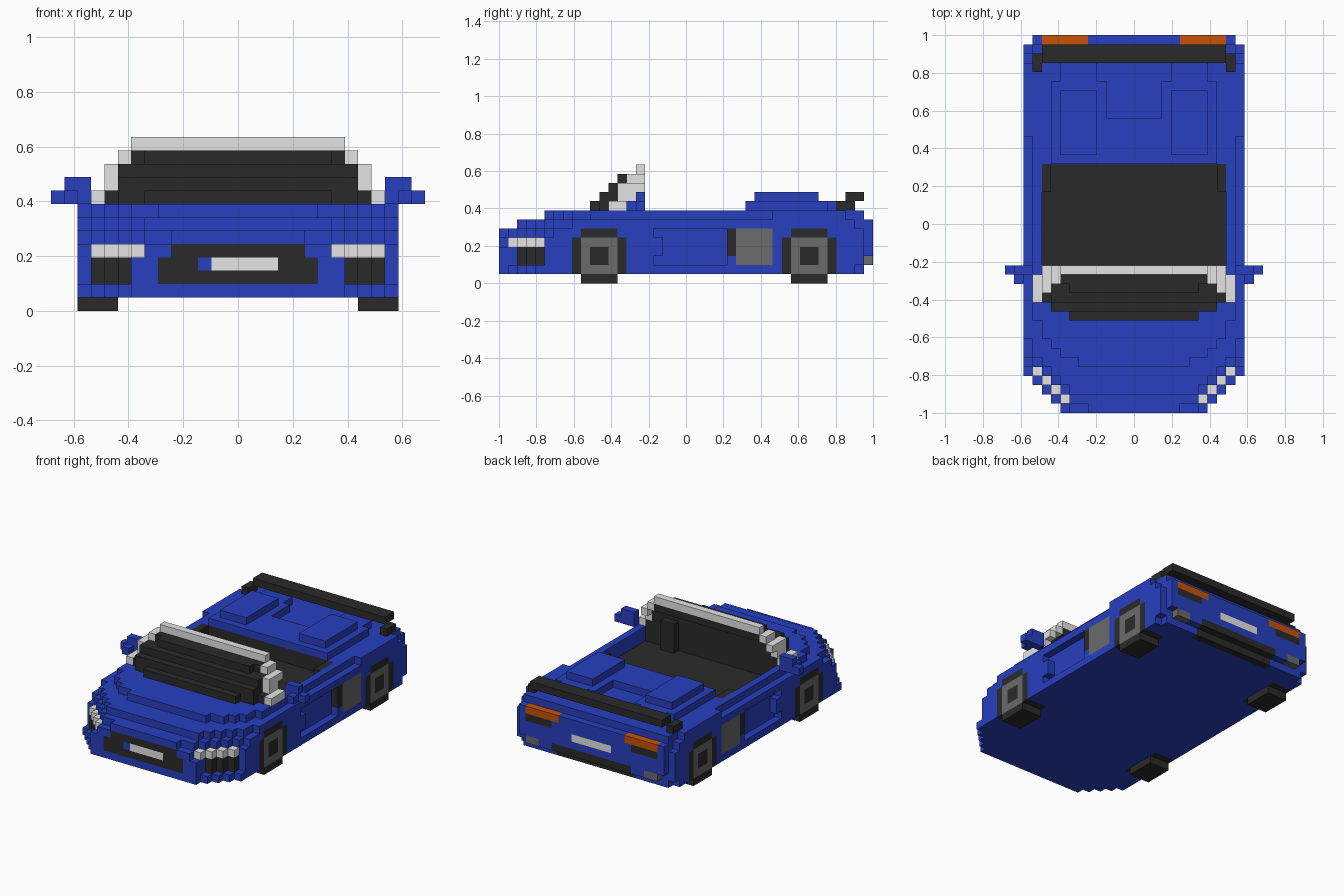
import bpy, bmesh

if "Cube" in bpy.data.objects:
    bpy.data.objects.remove(bpy.data.objects["Cube"])

V = 2 / 41            # cube size: the car is 41 cubes long
COLOURS = {
    "blue_paint": (0.020, 0.050, 0.52, 1),
    "black_trim": (0.023, 0.023, 0.023, 1),
    "silver": (0.78, 0.78, 0.78, 1),
    "grey_metal": (0.145, 0.145, 0.145, 1),
    "orange_lamp": (0.58, 0.085, 0.002, 1),
}
BLUE, BLACK, SILVER, GREY, ORANGE = range(5)
mats = []
for n, c in COLOURS.items():
    m = bpy.data.materials.new(n)
    m.diffuse_color = c
    m.use_nodes = True
    m.node_tree.nodes["Principled BSDF"].inputs["Base Color"].default_value = m.diffuse_color
    mats.append(m)

cells = {}            # (x, y, z) -> (part, colour)


def fill(part, col, xs, ys, zs, sym=True):
    """Fill a block of cubes; sym mirrors it across x = 0."""
    for x in range(*xs):
        for y in range(*ys):
            for z in range(*zs):
                cells[x, y, z] = (part, col)
                if sym:
                    cells[-1 - x, y, z] = (part, col)


def clear(xs, ys, zs):
    for x in range(*xs):
        for y in range(*ys):
            for z in range(*zs):
                cells.pop((x, y, z), None)
                cells.pop((-1 - x, y, z), None)


def layer(zs, start, widths, end):
    """Body layer: half widths row by row from the nose, last one kept to the tail."""
    for y in range(start, end):
        w = widths[min(y - start, len(widths) - 1)]
        fill("body", BLUE, (0, w), (y, y + 1), zs)


# Body in layers with stepped nose
layer((1, 2), 0, [8, 9, 10, 11, 12], 40)
layer((2, 4), 0, [8, 8, 9, 10, 11, 12], 40)
layer((4, 5), 0, [7, 8, 9, 10, 11, 12], 40)
layer((5, 6), 0, [5, 7, 8, 9, 10, 11, 12], 40)
layer((6, 7), 2, [7, 8, 9, 10, 11, 11, 12], 40)
layer((7, 8), 5, [6, 8, 9, 10, 10, 11], 40)
fill("body", BLUE, (11, 12), (30, 38), (7, 8))
fill("body", BLUE, (0, 11), (40, 41), (2, 7))

# Stepped tail corners
clear((11, 12), (39, 40), (6, 7))
clear((11, 12), (39, 40), (1, 2))
clear((10, 11), (40, 41), (2, 3))

# Cockpit tub
clear((0, 10), (15, 27), (6, 8))
fill("cockpit_floor", BLACK, (0, 10), (15, 27), (5, 6))
fill("cockpit_rear_wall", BLACK, (0, 9), (27, 28), (6, 8))
fill("cockpit_side_pad", BLACK, (9, 10), (24, 27), (6, 8))
fill("dashboard", BLACK, (0, 10), (13, 15), (6, 8))
fill("steering_column", BLACK, (5, 7), (15, 16), (6, 10), sym=False)

# Rear deck with raised pads
fill("rear_deck", BLUE, (0, 9), (27, 32), (8, 9))
fill("rear_deck", BLUE, (3, 9), (32, 36), (8, 9))
fill("rear_deck", BLUE, (4, 8), (36, 38), (8, 9))
fill("deck_pad", BLUE, (4, 8), (28, 35), (9, 10))

# Spoiler
fill("spoiler", BLACK, (10, 11), (37, 39), (8, 9))
fill("spoiler", BLACK, (0, 10), (38, 40), (9, 10))

# Windscreen glass and silver frame
for z, y, w in ((8, 10, 7), (8, 11, 9), (8, 12, 10), (9, 11, 9),
                (10, 12, 9), (11, 13, 7)):
    fill("windscreen", BLACK, (0, w), (y, 15), (z, z + 1))
fill("windscreen", BLACK, (0, 8), (14, 16), (11, 12))
fill("windscreen_frame", SILVER, (10, 11), (12, 15), (8, 9))
fill("windscreen_frame", SILVER, (9, 10), (13, 15), (9, 11))
fill("windscreen_frame", SILVER, (9, 10), (14, 16), (10, 11))
fill("windscreen_frame", SILVER, (8, 9), (14, 16), (11, 12))
fill("windscreen_frame", SILVER, (0, 8), (15, 16), (12, 13))

# Door mirrors
fill("door_mirror", BLUE, (11, 14), (15, 16), (8, 9))
fill("door_mirror", BLUE, (11, 13), (15, 16), (9, 10))
fill("door_mirror", BLUE, (12, 13), (14, 15), (8, 9))

# Nose: grille, plate, headlights and side vents
fill("grille", BLACK, (0, 6), (0, 1), (2, 4))
fill("grille", BLACK, (0, 5), (0, 1), (4, 5))
fill("front_plate", SILVER, (0, 3), (0, 1), (3, 4))
fill("front_plate", BLUE, (-3, -2), (0, 1), (3, 4), sym=False)
for i in range(4):
    fill("headlight", SILVER, (7 + i, 8 + i), (1 + i, 2 + i), (4, 5))
for i in range(3):
    fill("front_vent", BLACK, (8 + i, 9 + i), (2 + i, 3 + i), (2, 4))

# Tail: lamps, plate, exhausts, diffuser
fill("tail_lamp", ORANGE, (5, 10), (40, 41), (6, 7))
fill("lower_lamp", BLACK, (6, 10), (40, 41), (5, 6))
fill("rear_plate", SILVER, (0, 3), (40, 41), (4, 5))
fill("exhaust", GREY, (8, 10), (40, 41), (2, 3))
fill("diffuser", BLACK, (0, 6), (40, 41), (2, 3))
fill("diffuser", BLACK, (0, 6), (39, 40), (1, 2))

# Door recess and side air intake
clear((11, 12), (18, 25), (2, 6))
clear((11, 12), (17, 18), (5, 6))
clear((11, 12), (17, 18), (2, 3))
fill("side_intake", BLACK, (11, 12), (25, 26), (3, 6))
fill("side_intake", GREY, (11, 12), (26, 30), (2, 6))

# Wheels: stepped tyre with a grey ring
for name, y in (("front_wheel", 8), ("rear_wheel", 31)):
    fill(name, BLACK, (9, 12), (y + 1, y + 5), (0, 6))
    fill(name, BLACK, (9, 12), (y, y + 6), (1, 5))
    fill(name, GREY, (11, 12), (y + 1, y + 5), (1, 5))
    fill(name, BLACK, (11, 12), (y + 2, y + 4), (2, 4))

# Turn each part's cubes into a mesh of its outer faces
SIDES = {
    (1, 0, 0): ((1, 0, 0), (1, 1, 0), (1, 1, 1), (1, 0, 1)),
    (-1, 0, 0): ((0, 0, 0), (0, 0, 1), (0, 1, 1), (0, 1, 0)),
    (0, 1, 0): ((0, 1, 0), (0, 1, 1), (1, 1, 1), (1, 1, 0)),
    (0, -1, 0): ((0, 0, 0), (1, 0, 0), (1, 0, 1), (0, 0, 1)),
    (0, 0, 1): ((0, 0, 1), (1, 0, 1), (1, 1, 1), (0, 1, 1)),
    (0, 0, -1): ((0, 0, 0), (0, 1, 0), (1, 1, 0), (1, 0, 0)),
}
for part in sorted({p for p, c in cells.values()}):
    used = sorted({c for p, c in cells.values() if p == part})
    bm = bmesh.new()
    verts = {}
    for (x, y, z), (p, col) in cells.items():
        if p != part:
            continue
        for (dx, dy, dz), quad in SIDES.items():
            if (x + dx, y + dy, z + dz) in cells:
                continue
            vs = []
            for a, b, c in quad:
                k = (x + a, y + b, z + c)
                if k not in verts:
                    verts[k] = bm.verts.new((k[0] * V, k[1] * V - 1, k[2] * V))
                vs.append(verts[k])
            bm.faces.new(vs).material_index = used.index(col)
    me = bpy.data.meshes.new(part)
    bm.to_mesh(me)
    bm.free()
    for c in used:
        me.materials.append(mats[c])
    bpy.context.collection.objects.link(bpy.data.objects.new(part, me))
